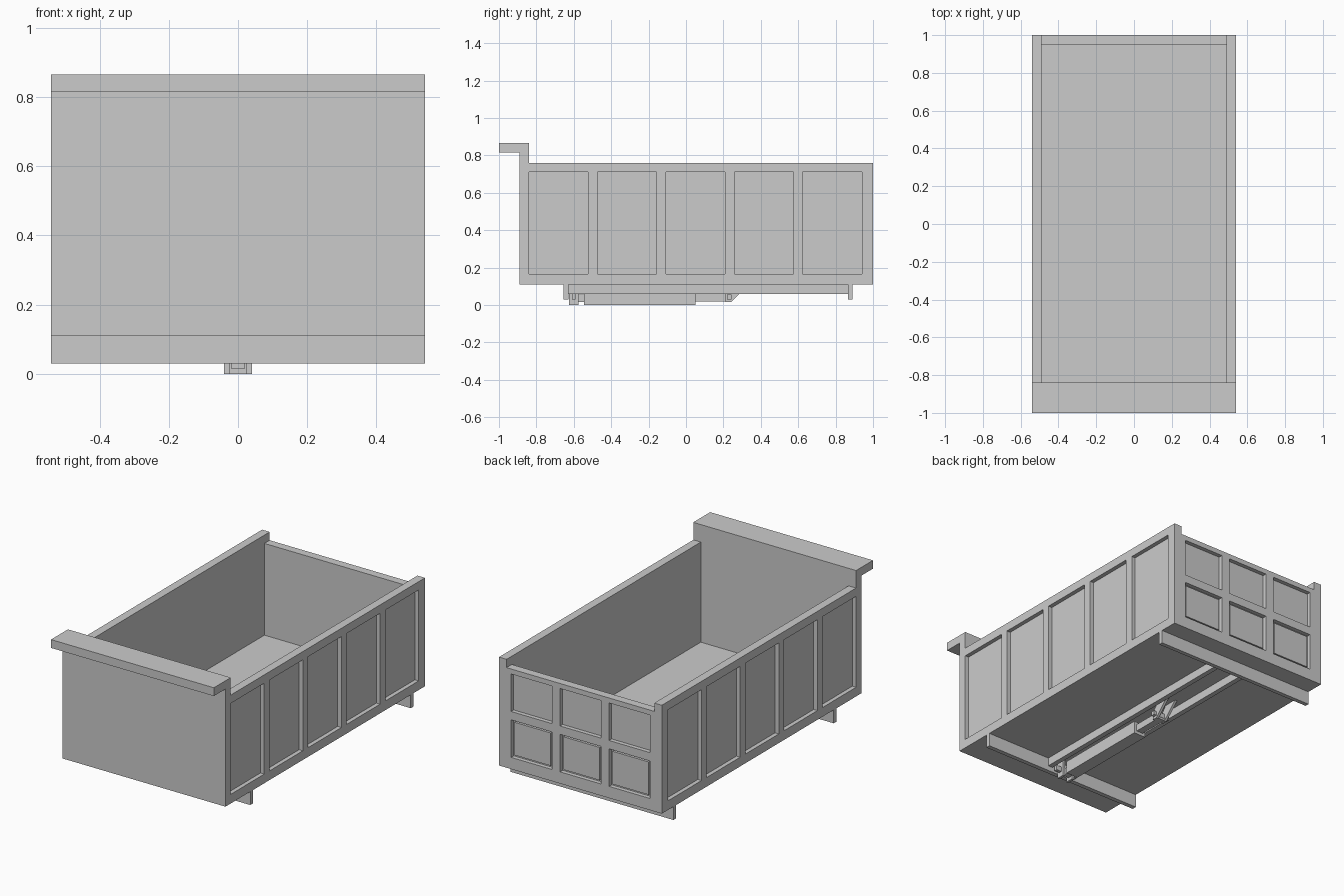
import bpy, bmesh
from mathutils import Vector

if "Cube" in bpy.data.objects:
    bpy.data.objects.remove(bpy.data.objects["Cube"])


def finish(name, bm, mirror=False):
    bmesh.ops.recalc_face_normals(bm, faces=bm.faces)
    me = bpy.data.meshes.new(name)
    bm.to_mesh(me)
    bm.free()
    ob = bpy.data.objects.new(name, me)
    bpy.context.collection.objects.link(ob)
    if mirror:
        ob.modifiers.new("mirror", 'MIRROR').use_axis = (True, False, False)
    return ob


def box_bm(lo, hi):
    lo, hi = Vector(lo), Vector(hi)
    bm = bmesh.new()
    bmesh.ops.create_cube(bm, size=1)
    for v in bm.verts:
        v.co = (lo + hi) / 2 + v.co * (hi - lo)
    return bm


def box(name, lo, hi, mirror=False):
    return finish(name, box_bm(lo, hi), mirror)


def prism(name, pts, x0, x1, mirror=False):
    """Extrude a (y, z) profile from x0 to x1."""
    bm = bmesh.new()
    f = bm.faces.new([bm.verts.new((x0, y, z)) for y, z in pts])
    ret = bmesh.ops.extrude_face_region(bm, geom=[f], use_keep_orig=True)
    verts = [g for g in ret["geom"] if isinstance(g, bmesh.types.BMVert)]
    bmesh.ops.translate(bm, verts=verts, vec=(x1 - x0, 0, 0))
    return finish(name, bm, mirror)


def push(bm, faces, vec):
    out = bmesh.ops.extrude_discrete_faces(bm, faces=faces)["faces"]
    bmesh.ops.translate(bm, verts=list({v for f in out for v in f.verts}), vec=vec)
    return out


def panelled(name, lo, hi, axis, uaxis, ucells, zcells, depth, pad_below=None, mirror=False):
    """Box whose +axis face has a grid of sunken panels."""
    bm = box_bm(lo, hi)
    for ax, cells in ((uaxis, ucells), (2, zcells)):
        no = Vector((0, 0, 0))
        no[ax] = 1
        for c in [v for cell in cells for v in cell]:
            geom = bm.verts[:] + bm.edges[:] + bm.faces[:]
            bmesh.ops.bisect_plane(bm, geom=geom, plane_co=no * c, plane_no=no)
    bm.normal_update()

    def inside(v, cells):
        return any(a < v < b for a, b in cells)
    sel = []
    for f in bm.faces:
        c = f.calc_center_median()
        if abs(c[axis] - hi[axis]) < 1e-4 and inside(c[uaxis], ucells) and inside(c.z, zcells):
            sel.append(f)
    vec = Vector((0, 0, 0))
    vec[axis] = -depth
    sunk = push(bm, sel, vec)
    if pad_below is not None:
        # raised pads inside the lower panels
        low = [f for f in sunk if f.calc_center_median().z < pad_below]
        bm.normal_update()
        bmesh.ops.inset_individual(bm, faces=low, thickness=0.02)
        push(bm, low, -vec * 0.6)
    return finish(name, bm, mirror)


# container body
side_cells = [(-0.84 + i * 0.366, -0.84 + i * 0.366 + 0.317) for i in range(5)]
panelled("side_wall", (0.49, -0.84, 0.11), (0.54, 1.0, 0.76), 0, 1,
         side_cells, [(0.165, 0.71)], 0.025, mirror=True)
panelled("tailgate", (-0.49, 0.95, 0.11), (0.49, 1.0, 0.71), 1, 0,
         [(-0.46, -0.19), (-0.135, 0.135), (0.19, 0.46)],
         [(0.18, 0.405), (0.455, 0.68)], 0.025, pad_below=0.42)
box("floor", (-0.49, -0.84, 0.11), (0.49, 0.95, 0.16))

# front wall with forward lip
prism("front_wall", [(-0.84, 0.11), (-0.84, 0.865), (-1.0, 0.865), (-1.0, 0.815),
                     (-0.89, 0.815), (-0.89, 0.11)], -0.54, 0.54)

# underframe beams and rails
box("front_cross_beam", (-0.54, -0.655, 0.03), (0.54, -0.628, 0.11))
box("rear_cross_beam", (-0.54, 0.865, 0.03), (0.54, 0.89, 0.11))
box("chassis_rail", (0.075, -0.628, 0.06), (0.105, 0.865, 0.11), mirror=True)

# lifting ram
box("ram_barrel", (-0.04, -0.545, 0.0), (0.04, 0.05, 0.075))
box("ram_rod", (-0.022, 0.05, 0.018), (0.022, 0.24, 0.06))

# ram mounts: front lug and pin, rear sloped arms and pin
box("front_lug", (0.025, -0.625, 0.0), (0.04, -0.575, 0.11), mirror=True)
box("front_ram_eye", (-0.02, -0.6, 0.015), (0.02, -0.545, 0.055))
box("front_pin", (-0.075, -0.61, 0.03), (0.075, -0.59, 0.06))
prism("rear_arm", [(0.21, 0.015), (0.24, 0.015), (0.335, 0.11), (0.25, 0.11), (0.21, 0.06)],
      0.022, 0.037, mirror=True)
box("rear_pin", (-0.055, 0.218, 0.03), (0.055, 0.242, 0.055))
